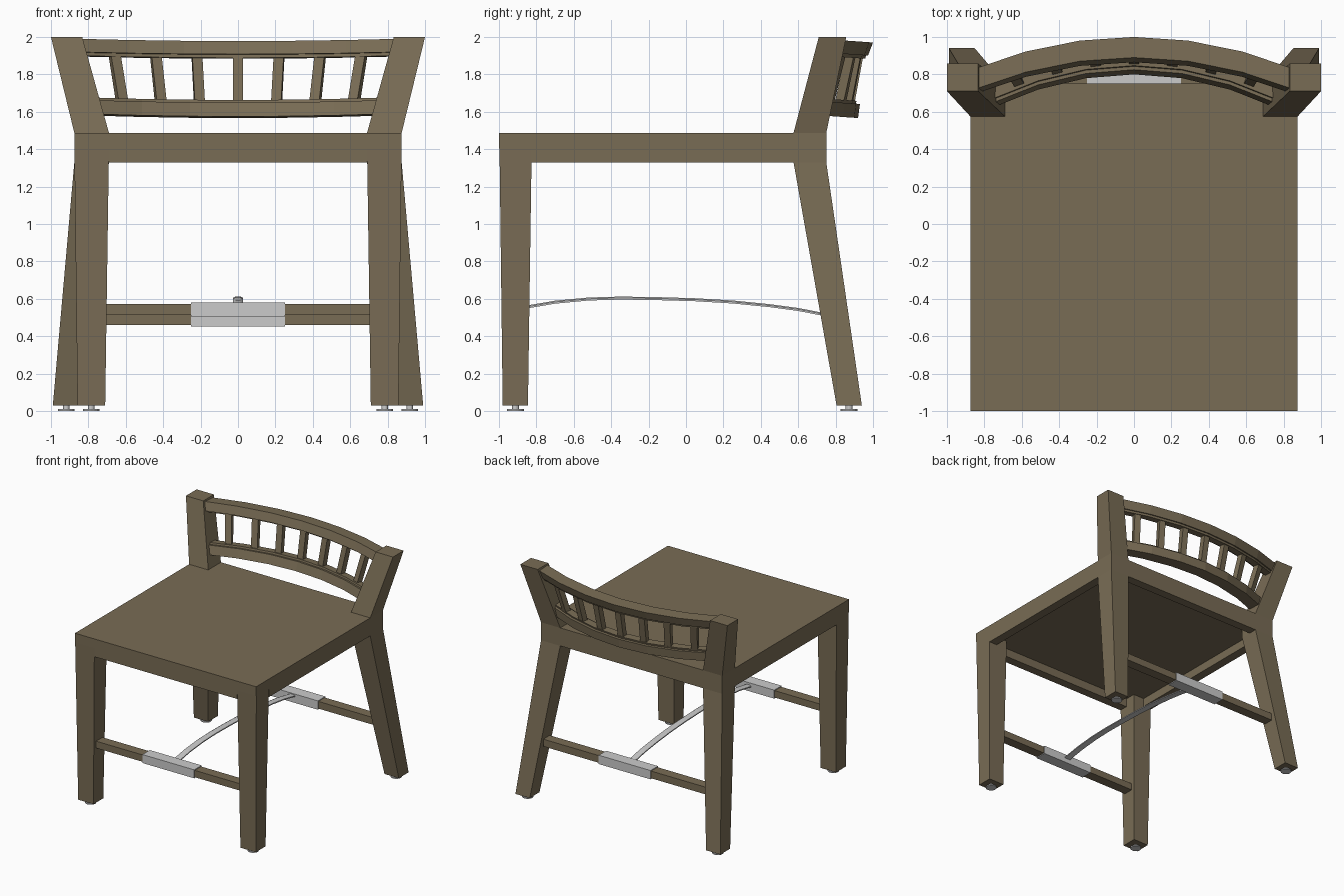
import bpy, bmesh, math
from mathutils import Vector, Matrix

if "Cube" in bpy.data.objects:
    bpy.data.objects.remove(bpy.data.objects["Cube"])

wood = bpy.data.materials.new("brown_wood")
wood.diffuse_color = (0.19, 0.15, 0.09, 1)
wood.use_nodes = True
wood.node_tree.nodes["Principled BSDF"].inputs["Base Color"].default_value = wood.diffuse_color


def loft(name, rings, mat=wood):
    """Flat-faced solid through a list of equal-length point rings."""
    bm = bmesh.new()
    vs = [[bm.verts.new(p) for p in ring] for ring in rings]
    n = len(vs[0])
    for a, b in zip(vs, vs[1:]):
        for i in range(n):
            j = (i + 1) % n
            bm.faces.new((a[i], a[j], b[j], b[i]))
    bm.faces.new(vs[0][::-1])
    bm.faces.new(vs[-1])
    bmesh.ops.recalc_face_normals(bm, faces=bm.faces)
    me = bpy.data.meshes.new(name)
    bm.to_mesh(me)
    bm.free()
    ob = bpy.data.objects.new(name, me)
    bpy.context.collection.objects.link(ob)
    if mat:
        me.materials.append(mat)
    return ob


def rect(x0, x1, y0, y1, z):
    return [(x0, y0, z), (x1, y0, z), (x1, y1, z), (x0, y1, z)]


def box(name, x0, x1, y0, y1, z0, z1, mat=wood):
    return loft(name, [rect(x0, x1, y0, y1, z0), rect(x0, x1, y0, y1, z1)], mat)


def mirror_ring(ring, s):
    return [(s * x, y, z) for x, y, z in ring]


def disc(x, y, r, z, n=16):
    return [(x + r * math.cos(2 * math.pi * i / n), y + r * math.sin(2 * math.pi * i / n), z)
            for i in range(n)]


# Seat board, notched around the back legs
plan = [(-.875, -1), (.875, -1), (.875, .575), (.69, .575), (.69, .75),
        (-.69, .75), (-.69, .575), (-.875, .575)]
loft("seat", [[(x, y, z) for x, y in plan] for z in (1.405, 1.487)])

# Aprons under the seat
box("front_apron", -.69, .69, -.997, -.92, 1.33, 1.405)
box("back_apron", -.69, .69, .673, .75, 1.33, 1.405)

# Legs, side aprons and glides, left and right
front_leg = [rect(.71, .858, -.98, -.845, .03), rect(.69, .875, -.997, -.825, 1.405)]
back_leg = [rect(.852, .99, .805, .94, .03), rect(.69, .875, .575, .75, 1.33),
            rect(.69, .875, .575, .75, 1.487), rect(.833, 1, .71, .857, 2)]
for s, side in ((-1, "left"), (1, "right")):
    loft(side + "_front_leg", [mirror_ring(r, s) for r in front_leg])
    loft(side + "_back_leg", [mirror_ring(r, s) for r in back_leg])
    xs = sorted((s * .797, s * .875))
    box(side + "_side_apron", *xs, -.825, .575, 1.33, 1.405)
    for x, y, end in ((.785, -.912, "front"), (.918, .872, "back")):
        loft(f"{side}_{end}_glide", [disc(s * x, y, r, z) for r, z in
                                     ((.045, 0), (.045, .01), (.018, .01), (.018, .032))], None)


# Curved back rails with thin strips facing the spindles
def arc_y(y0, w, x):
    return y0 - .16 * (x / w) ** 2


def rail(name, half, w, y0, section):
    """Sweep a (y offset, z) section along the arc, dipping slightly rearwards."""
    rings = []
    for i in range(7):
        x = half * (i - 3) / 3
        yc = arc_y(y0, w, x)
        rings.append([(x, yc + dy, z - .07 * (yc + dy - y0 + .1)) for dy, z in section])
    loft(name, rings)


rail("top_rail", .87, .83, .935, [(-.07, 1.91), (.038, 1.91), (.065, 1.982), (-.045, 1.982)])
rail("top_rail_strip", .87, .83, .925, [(-.033, 1.893), (.033, 1.893), (.038, 1.915), (-.028, 1.915)])
rail("lower_rail", .77, .72, .87, [(-.07, 1.577), (.05, 1.577), (.06, 1.653), (-.045, 1.653)])
rail("lower_rail_strip", .77, .72, .877, [(-.035, 1.65), (.03, 1.65), (.035, 1.668), (-.03, 1.668)])

# Seven square spindles fanning outwards
for k in range(-3, 4):
    xt, xb = .22 * k, .206 * k
    rings = []
    for x, y0, w, z in ((xb, .877, .72, 1.645), (xt, .925, .83, 1.905)):
        rot = Matrix.Rotation(math.atan(-.32 * x / w ** 2), 3, 'Z')
        c = Vector((x, arc_y(y0, w, x), z))
        rings.append([c + rot @ Vector(p) for p in rect(-.027, .027, -.024, .024, 0)])
    loft("spindle", rings)

# Stretchers with metal sleeves
for name, xe, y0, y1, z0, z1 in (("front", .72, -.955, -.867, .513, .573),
                                 ("back", .79, .752, .84, .46, .523)):
    box(name + "_stretcher", -xe, xe, y0, y1, z0, z1)
    g = .007
    box(name + "_sleeve", -.25, .25, y0 - g, y1 + g, z0 - g, z1 + g, None)

# Arched metal bar joining the two sleeves
path = [(-.88, .55), (-.83, .56), (-.7, .582), (-.52, .599), (-.35, .604), (-.15, .601),
        (.05, .595), (.25, .583), (.45, .563), (.6, .543), (.77, .51)]
sec = [(-.028, -.008), (.028, -.008), (.028, .001), (.014, .008), (-.014, .008), (-.028, .001)]
loft("arched_bar", [[(x, y, z + dz) for x, dz in sec] for y, z in path], None)
